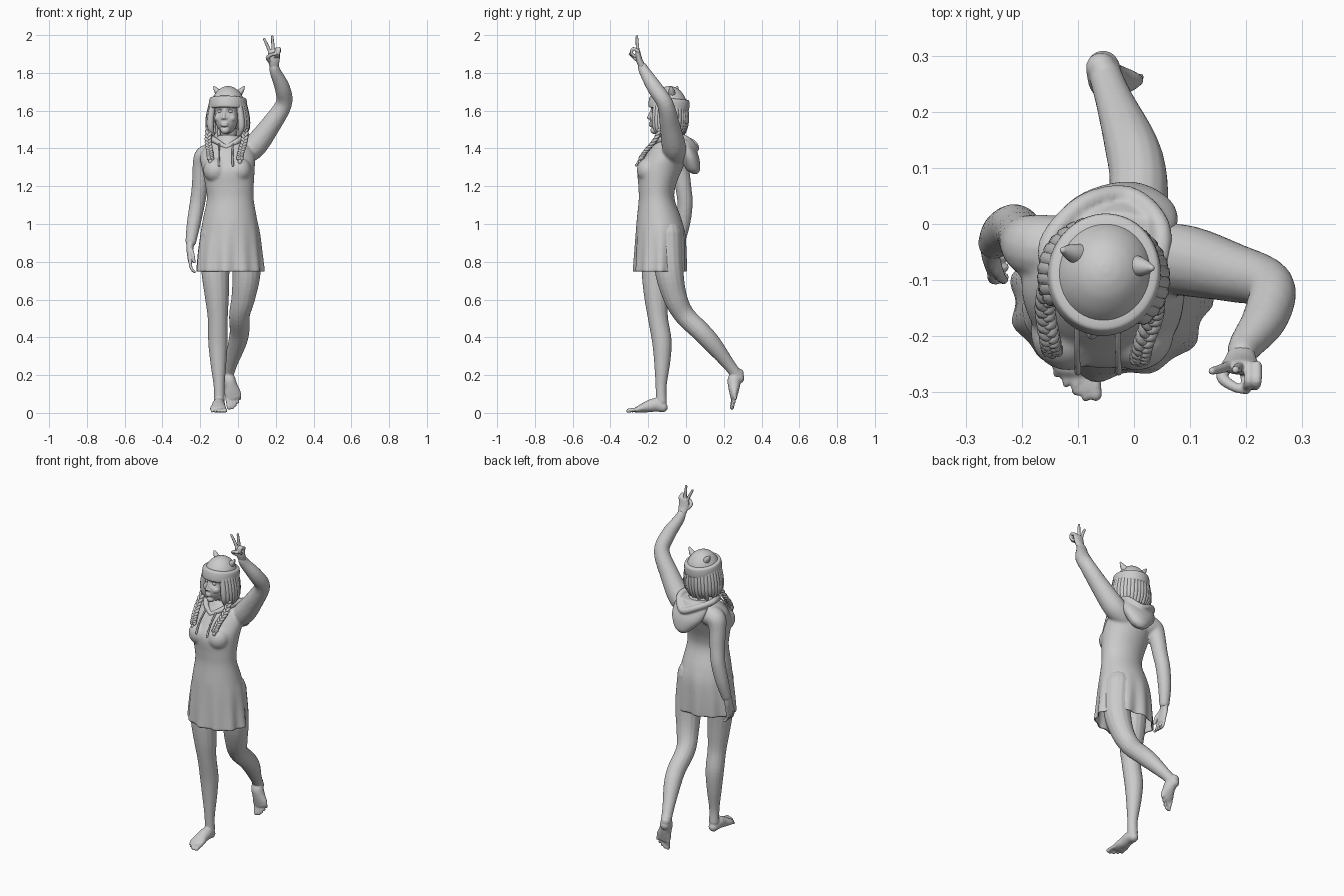
import bpy, bmesh, math, random
from mathutils import Vector, Matrix

if "Cube" in bpy.data.objects:
    bpy.data.objects.remove(bpy.data.objects["Cube"])

random.seed(3)
TAU = 2 * math.pi


def spline(pts, n):
    """Catmull-Rom through tuples of any length."""
    out = []
    for i in range(len(pts) - 1):
        a, b, c, d = pts[max(i - 1, 0)], pts[i], pts[i + 1], pts[min(i + 2, len(pts) - 1)]
        for k in range(n):
            t = k / n
            out.append([0.5 * (2 * q + (r - p) * t + (2 * p - 5 * q + 4 * r - s) * t * t
                               + (3 * q - p - 3 * r + s) * t ** 3) for p, q, r, s in zip(a, b, c, d)])
    return out + [list(pts[-1])]


def skin(bm, rings):
    vs = [[bm.verts.new(p) for p in r] for r in rings]
    m = len(vs[0])
    for a, b in zip(vs, vs[1:]):
        for i in range(m):
            bm.faces.new((a[i], a[(i + 1) % m], b[(i + 1) % m], b[i]))
    bm.faces.new(vs[0][::-1])
    bm.faces.new(vs[-1])


def tube(bm, pts, n=5, seg=16, mat=Matrix()):
    """Round-ended tube; points are (x, y, z, radius[, width factor])."""
    p = spline([tuple(q) + (1,) * (5 - len(q)) for q in pts], n)
    cs = [Vector(q[:3]) for q in p]
    ts = [(cs[min(i + 1, len(cs) - 1)] - cs[max(i - 1, 0)]).normalized() for i in range(len(cs))]
    st = [(c, t, q[3], q[4]) for c, t, q in zip(cs, ts, p)]

    def cap(s, sign):
        return [(s[0] + s[1] * sign * s[2] * math.sin(a), s[1], s[2] * math.cos(a), s[3]) for a in (0.5, 1.0, 1.4)]
    st = cap(st[0], -1)[::-1] + st + cap(st[-1], 1)
    u = Vector((1, 0, 0)) if abs(st[0][1].x) < 0.9 else Vector((0, 1, 0))
    rings = []
    for c, t, r, w in st:
        u = (u - t * u.dot(t)).normalized()
        v = t.cross(u)
        rings.append([mat @ (c + u * r * w * math.cos(TAU * i / seg) + v * r * math.sin(TAU * i / seg))
                      for i in range(seg)])
    skin(bm, rings)


def loft(bm, rows, n=6, seg=96, fold=lambda z, a: 0):
    """Stacked ellipses; rows are (z, x min, x max, y min, y max)."""
    rings = []
    for z, x0, x1, y0, y1 in spline(rows, n):
        ring = []
        for i in range(seg):
            a = TAU * i / seg
            f = fold(z, a)
            ring.append(((x0 + x1) / 2 + ((x1 - x0) / 2 + f) * math.cos(a),
                         (y0 + y1) / 2 + ((y1 - y0) / 2 + f) * math.sin(a), z))
        rings.append(ring)
    skin(bm, rings)


def ball(bm, c, r):
    bmesh.ops.create_uvsphere(bm, u_segments=24, v_segments=16, radius=1,
                              matrix=Matrix.Translation(c) @ Matrix.Diagonal((*r, 1)))


def finish(name, bm, voxel=0, smooth=4, mat=None):
    """Make the object; with a voxel size the parts are fused and smoothed."""
    bmesh.ops.recalc_face_normals(bm, faces=bm.faces)
    me = bpy.data.meshes.new(name)
    bm.to_mesh(me)
    bm.free()
    ob = bpy.data.objects.new(name, me)
    bpy.context.collection.objects.link(ob)
    if voxel:
        m = ob.modifiers.new("fuse", 'REMESH')
        m.mode, m.voxel_size = 'VOXEL', voxel
        m = ob.modifiers.new("soften", 'SMOOTH')
        m.iterations = smooth
        ev = ob.evaluated_get(bpy.context.evaluated_depsgraph_get())
        ob.data = bpy.data.meshes.new_from_object(ev)
        ob.modifiers.clear()
    ob.data.polygons.foreach_set("use_smooth", [True] * len(ob.data.polygons))
    if mat:
        ob.matrix_world = mat
    return ob


# hooded dress: body, bust and sleeves fused
bm = bmesh.new()
loft(bm, [(.745, -.22, .135, -.275, 0), (.85, -.213, .125, -.27, 0), (.95, -.2, .115, -.265, -.005),
          (1.03, -.185, .1, -.26, -.025), (1.13, -.165, .083, -.25, -.06), (1.2, -.172, .083, -.252, -.055),
          (1.29, -.19, .088, -.255, -.02), (1.36, -.2, .09, -.215, .008), (1.41, -.17, .07, -.18, .012),
          (1.45, -.12, .025, -.15, 0), (1.47, -.105, -.005, -.135, -.02)],
     fold=lambda z, a: max(0, 1.02 - z) * (.024 * math.cos(11 * a) + .012 * math.sin(7 * a + 1)))
for x in (-.118, .005):
    ball(bm, (x, -.195, 1.285), (.066, .066, .068))
tube(bm, [(.03, -.06, 1.37, .06), (.09, -.065, 1.415, .064), (.17, -.085, 1.52, .054), (.242, -.11, 1.635, .044),
          (.235, -.165, 1.72, .041), (.2, -.215, 1.8, .031), (.192, -.23, 1.83, .026)])
tube(bm, [(-.13, -.045, 1.37, .06), (-.175, -.04, 1.355, .058), (-.193, -.03, 1.3, .048), (-.202, -.015, 1.2, .043),
          (-.215, -.005, 1.11, .041), (-.235, -.015, 1, .037), (-.25, -.035, .905, .029)])
dress = finish("hooded_dress", bm, .007, 5)
bm = bmesh.new()
bm.from_mesh(dress.data)
bmesh.ops.delete(bm, geom=[f for f in bm.faces if f.calc_center_median().z < .757 and f.normal.z < -.6],
                 context='FACES')
bm.to_mesh(dress.data)
bm.free()
dress.modifiers.new("cloth_thickness", 'SOLIDIFY').thickness = .005

# hood lying on the back, with a rolled rim
bm = bmesh.new()
loft(bm, [(1.265, -.03, .01, .035, .06), (1.29, -.065, .045, 0, .075), (1.35, -.12, .075, -.03, .07),
          (1.41, -.14, .075, -.05, .045), (1.455, -.12, .05, -.07, .02)], seg=40)
tube(bm, [(-.062, -.175, 1.405, .012), (.0, -.145, 1.44, .016), (.042, -.07, 1.465, .018), (.045, .0, 1.45, .018),
          (-.01, .05, 1.4, .018), (-.09, .035, 1.43, .018), (-.15, -.03, 1.455, .018), (-.145, -.09, 1.455, .018),
          (-.11, -.15, 1.435, .015), (-.062, -.175, 1.405, .012)])
finish("hood", bm, .006, 3)

# drawstrings
for i, x in enumerate((-.1, -.027)):
    bm = bmesh.new()
    tube(bm, [(x, -.17, 1.425, .005), (x - .002, -.225, 1.37, .005), (x, -.264, 1.31, .006)], seg=8)
    finish(f"drawstring_{i}", bm)


# legs and feet
def foot(bm, side, mat):
    tube(bm, [(0, -.028, .03, .028), (-.002 * side, -.065, .042, .036, .95), (-.004 * side, -.11, .032, .03, 1.25),
              (-.005 * side, -.16, .018, .017, 2.5)], mat=mat)
    for i, (y, r) in enumerate([(-.208, .012), (-.212, .009), (-.202, .0085), (-.188, .008), (-.172, .0075)]):
        x = side * (.031 - .017 * i)
        tube(bm, [(x * .9, y + .05, .018, r), (x, y + .02, .016, r * .9), (x * 1.03, y, r, r)], seg=10, mat=mat)


bm = bmesh.new()
tube(bm, [(-.12, -.15, .95, .08), (-.12, -.16, .76, .075), (-.112, -.158, .62, .064), (-.107, -.148, .5, .053),
          (-.106, -.128, .38, .052), (-.104, -.126, .27, .043), (-.1, -.132, .14, .029), (-.1, -.13, .06, .029)])
foot(bm, 1, Matrix.Translation((-.1, -.096, 0)))
finish("standing_leg", bm, .005, 3)

bm = bmesh.new()
tube(bm, [(.03, -.1, .95, .08), (.045, -.09, .76, .076), (.03, -.06, .62, .064), (.008, -.01, .52, .055),
          (.008, .08, .43, .052), (-.005, .14, .365, .048), (-.035, .22, .265, .034), (-.05, .262, .21, .03),
          (-.055, .28, .185, .03)])
y = -Vector((.05, -.06, -.2)).normalized()
x = y.cross(Vector((0, -1, .3))).normalized()
rot = Matrix((x, y, x.cross(y))).transposed().to_4x4()
foot(bm, -1, Matrix.Translation((-.065, .315, .225)) @ rot)
finish("trailing_leg", bm, .005, 3)

# lowered hand
bm = bmesh.new()
tube(bm, [(-.25, -.035, .91, .024, .9), (-.255, -.048, .865, .03, .6), (-.253, -.062, .82, .034, .42)])
for i in range(4):
    yy = -.09 + .018 * i
    tube(bm, [(-.253, yy, .82, .009), (-.252, yy - .008, .785, .0085), (-.244, yy - .01, .76, .008),
              (-.23, yy - .005, .746, .0075)], seg=10)
tube(bm, [(-.25, -.06, .87, .011), (-.24, -.09, .84, .01), (-.232, -.1, .8, .008)], seg=10)
finish("lowered_hand", bm, .003, 3)

# raised hand with two fingers up
bm = bmesh.new()
tube(bm, [(.192, -.228, 1.825, .02, 1.1), (.19, -.246, 1.865, .017, 1.8), (.191, -.255, 1.908, .014, 2.4)])
tube(bm, [(.17, -.253, 1.908, .0095), (.155, -.258, 1.945, .0085), (.139, -.262, 1.978, .007)], seg=10)
tube(bm, [(.187, -.254, 1.912, .0095), (.184, -.258, 1.955, .0085), (.181, -.26, 1.993, .007)], seg=10)
for xx in (.205, .219):
    tube(bm, [(xx, -.253, 1.915, .0095), (xx, -.28, 1.928, .009), (xx - .004, -.288, 1.905, .0085),
              (xx - .008, -.272, 1.888, .008)], seg=10)
tube(bm, [(.172, -.245, 1.86, .012), (.157, -.272, 1.88, .011), (.178, -.29, 1.897, .009), (.2, -.296, 1.9, .008)],
     seg=10)
finish("raised_hand", bm, .003, 2)

# head, neck and eyes
H = Matrix.Translation((-.054, -.094, 1.6)) @ Matrix.Rotation(-.2, 4, 'Z')
bm = bmesh.new()
ball(bm, (0, 0, .03), (.075, .095, .085))
ball(bm, (0, -.035, -.04), (.06, .065, .083))
ball(bm, (0, -.074, -.104), (.024, .022, .02))
tube(bm, [(0, -.088, .005, .007), (0, -.098, -.018, .007), (0, -.106, -.037, .009)], seg=10)
for s in (-1, 1):
    ball(bm, (s * .01, -.096, -.04), (.008, .01, .007))
    ball(bm, (s * .034, -.066, -.04), (.024, .024, .022))
for z, r in ((-.067, .006), (-.078, .007)):
    ball(bm, (0, -.094, z), (.021, .011, r))
tube(bm, [(0, .03, -.22, .05), (0, .025, -.14, .043), (0, .01, -.06, .045)])
head = finish("head", bm, .0035, 3, H)
for v in head.data.vertices:
    for s in (-1, 1):
        v.co.y += .011 * math.exp(-((v.co - Vector((s * .028, -.086, -.004))).length / .014) ** 2)
for s, side in ((-1, "right"), (1, "left")):
    bm = bmesh.new()
    ball(bm, (s * .028, -.073, -.004), (.013, .0105, .0085))
    finish(side + "_eye", bm, mat=H)

# hair strands hanging from under the hat
bm = bmesh.new()
ball(bm, (0, .022, -.01), (.086, .078, .1))
for i in range(25):
    a = math.radians(-125 + 250 * i / 24)
    sx, cy = math.sin(a), math.cos(a)
    low = -.135 - random.uniform(0, .025) + .02 * abs(sx)
    tube(bm, [(.085 * sx, .088 * cy, .04, .015), (.099 * sx, .092 * cy, -.03, .018), (.101 * sx, .086 * cy, -.09, .017),
              (.088 * sx, .066 * cy, low, .008)], seg=10, n=4)
finish("hair", bm, mat=H)

# braids of three woven strands with a loose tail
for side, path in (("right", [(-.15, -.1, 1.53), (-.158, -.15, 1.45), (-.15, -.205, 1.385), (-.146, -.225, 1.345)]),
                   ("left", [(.035, -.125, 1.53), (.035, -.16, 1.45), (.017, -.213, 1.385), (.01, -.24, 1.345)])):
    bm = bmesh.new()
    line = spline(path, 12)
    for k in range(3):
        ph = k * TAU / 3
        tube(bm, [(p[0] + .011 * math.sin(i * .75 + ph), p[1] + .006 * math.sin(2 * (i * .75 + ph)), p[2], .0085)
                  for i, p in enumerate(line)], n=2, seg=8)
    ex, ey, ez = path[-1]
    tube(bm, [(ex, ey, ez, .007), (ex, ey - .004, ez - .015, .011), (ex, ey - .004, ez - .035, .003)], seg=10)
    finish(side + "_braid", bm)

# knitted hat: dome, folded cuff and two little ears
T = H @ Matrix.Rotation(-.12, 4, 'X')
bm = bmesh.new()
loft(bm, [(.13 * math.sin(a), -.095 * math.cos(a), .095 * math.cos(a), -.102 * math.cos(a), .102 * math.cos(a))
          for a in (.1, .4, .7, 1, 1.25, 1.45, 1.55)], seg=48)
finish("hat_dome", bm, mat=T)
bm = bmesh.new()
loft(bm, [(z, -.088 - w, .088 + w, -.096 - w, .096 + w)
          for z, w in ((.006, 0), (.008, .009), (.02, .013), (.045, .0125), (.064, .008), (.069, -.004))], seg=48)
finish("hat_cuff", bm, mat=T)
for s, side in ((-1, "right"), (1, "left")):
    bm = bmesh.new()
    tube(bm, [(s * .05, .03, .088, .02), (s * .068, .031, .108, .014), (s * .08, .032, .125, .006)])
    finish(side + "_hat_ear", bm, mat=H)
